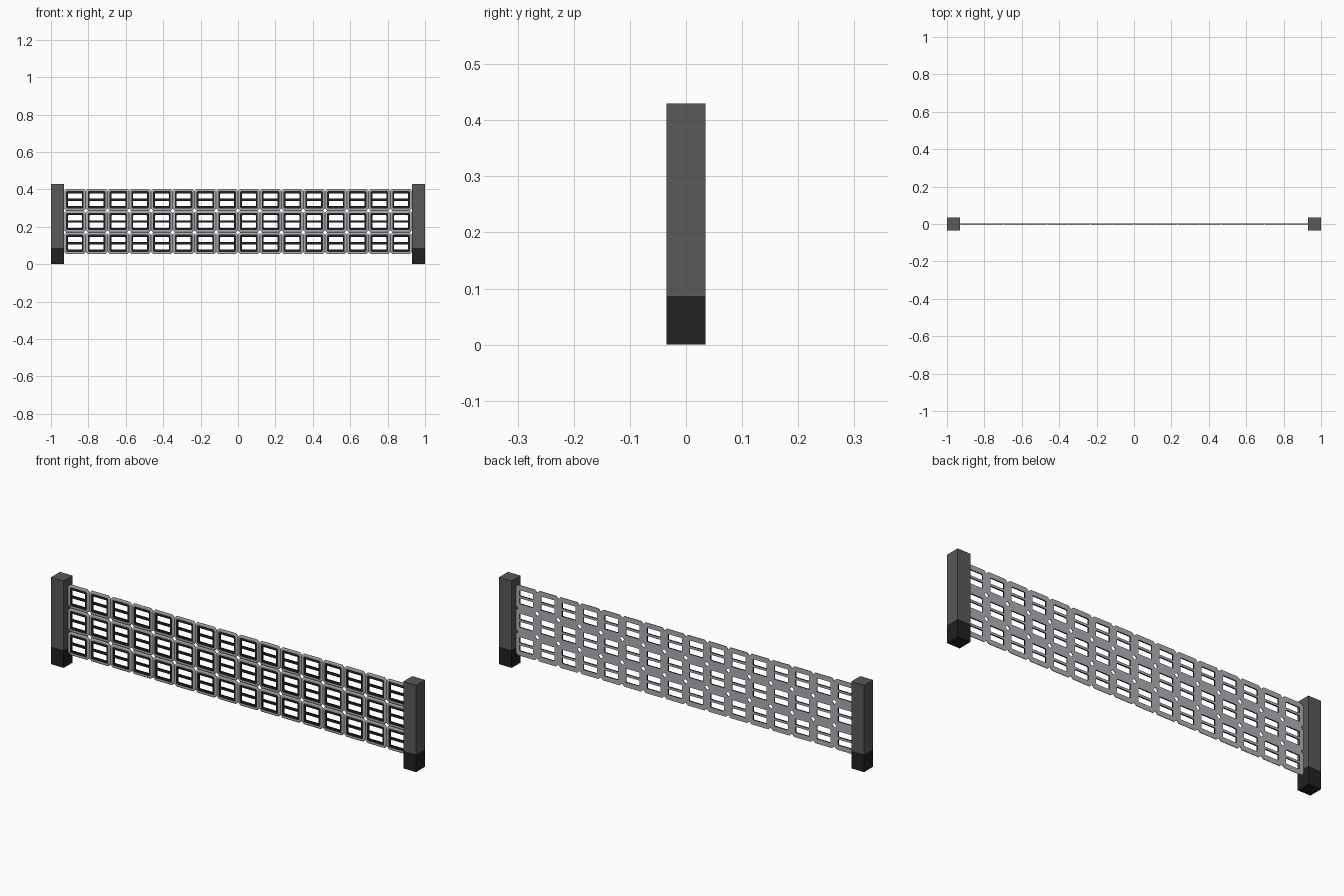
import bpy, bmesh

if "Cube" in bpy.data.objects:
    bpy.data.objects.remove(bpy.data.objects["Cube"])

PITCH = 0.1163
COLS, ROWS = 16, 3
MID_Z = 0.228


def material(name, c):
    m = bpy.data.materials.new(name)
    m.diffuse_color = (c[0], c[1], c[2], 1)
    m.use_nodes = True
    m.node_tree.nodes["Principled BSDF"].inputs["Base Color"].default_value = m.diffuse_color
    return m


grey = material("post_grey", (0.10, 0.10, 0.10))
black = material("black", (0.015, 0.015, 0.015))
steel = material("panel_grey", (0.42, 0.42, 0.46))


def new_object(name, bm, mats):
    bmesh.ops.recalc_face_normals(bm, faces=bm.faces[:])
    me = bpy.data.meshes.new(name)
    bm.to_mesh(me)
    bm.free()
    for m in mats:
        me.materials.append(m)
    ob = bpy.data.objects.new(name, me)
    bpy.context.collection.objects.link(ob)
    return ob


def add_box(bm, lo, hi):
    verts = bmesh.ops.create_cube(bm, size=1)["verts"]
    for v in verts:
        for i in range(3):
            v.co[i] = (lo[i] + hi[i]) / 2 + v.co[i] * (hi[i] - lo[i])
    return list({f for v in verts for f in v.link_faces})


def octagon(bm, hx, hz, c, y):
    pts = [(hx, hz - c), (hx - c, hz), (c - hx, hz), (-hx, hz - c),
           (-hx, c - hz), (c - hx, -hz), (hx - c, -hz), (hx, c - hz)]
    return [bm.verts.new((x, y, z)) for x, z in pts]


# end posts with dark feet
for side, s in (("left", -1), ("right", 1)):
    x0, x1 = sorted((s * 0.93, s * 1.0))
    for part, z0, z1, mat in (("foot", 0, 0.087, black), ("post", 0.087, 0.43, grey)):
        bm = bmesh.new()
        add_box(bm, (x0, -0.035, z0), (x1, 0.035, z1))
        new_object(f"{side}_{part}", bm, [mat])

# one barrier tile: closed loft of chamfered rectangles
bm = bmesh.new()
h = PITCH / 2
specs = [  # half width, half height, chamfer, y, material of the band to the next ring
    (h, h, 0.012, 0.003, 0),
    (h, h, 0.012, 0.000, 0),
    (h - 0.005, h - 0.005, 0.012, -0.003, 0),
    (0.047, 0.046, 0.005, -0.003, 1),
    (0.037, 0.034, 0.002, -0.003, 1),
    (0.037, 0.034, 0.002, 0.003, 0),
]
rings = [octagon(bm, *s[:4]) for s in specs]
for i, s in enumerate(specs):
    a, b = rings[i], rings[(i + 1) % len(rings)]
    for k in range(8):
        n = (k + 1) % 8
        bm.faces.new((a[k], a[n], b[n], b[k])).material_index = s[4]

# crossbar of the window, black in front and grey behind
for f in add_box(bm, (-0.037, -0.003, -0.006), (0.037, 0.003, 0.006)):
    f.material_index = 0 if f.calc_center_median().y > 0.002 else 1
panel = new_object("barrier_panel", bm, [steel, black])
panel.location = (-PITCH * (COLS - 1) / 2, 0, MID_Z - PITCH)

# repeat the tile over the grid
for name, count, step in (("columns", COLS, (PITCH, 0, 0)), ("rows", ROWS, (0, 0, PITCH))):
    arr = panel.modifiers.new(name, 'ARRAY')
    arr.count = count
    arr.use_relative_offset = False
    arr.use_constant_offset = True
    arr.constant_offset_displace = step
